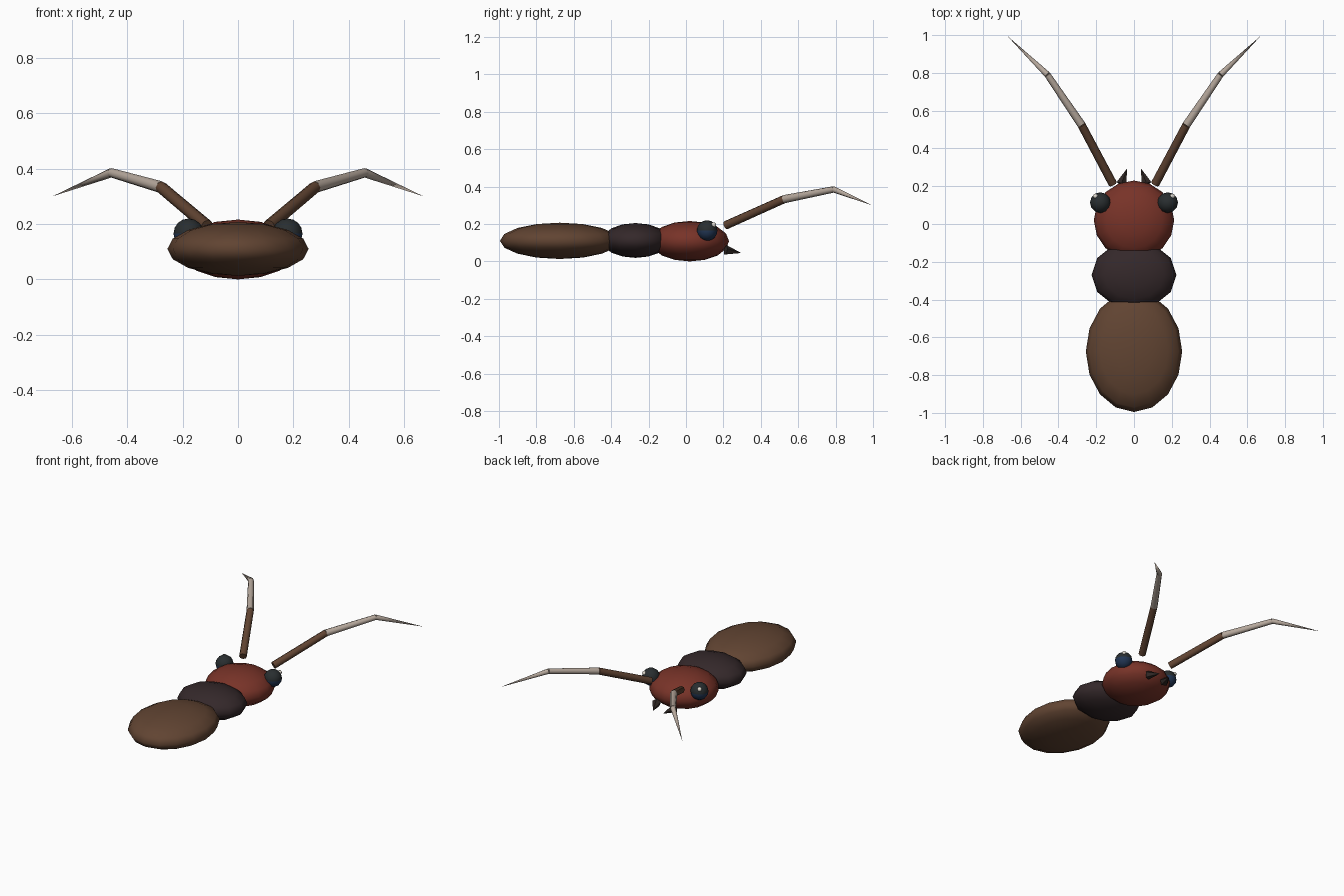
import bpy
from math import pi
from mathutils import Vector

cube = bpy.data.objects.get("Cube")
if cube:
    bpy.data.objects.remove(cube, do_unlink=True)


def material(name, *srgb):
    """Flat colour from 0-255 values, stored as linear."""
    color = [(c / 255 / 12.92) if c < 11 else ((c / 255 + 0.055) / 1.055) ** 2.4 for c in srgb] + [1]
    mat = bpy.data.materials.new(name)
    mat.use_nodes = True
    mat.diffuse_color = color
    mat.node_tree.nodes["Principled BSDF"].inputs["Base Color"].default_value = color
    return mat


BROWN = material("brown shell", 97, 68, 50)
RED = material("red brown", 120, 51, 40)
DARK = material("dark thorax", 52, 40, 42)
EYE = material("eye black", 41, 46, 48)
BLUE = material("eye blue", 34, 54, 84)
PALE = material("pale antenna", 182, 168, 156)
WHITE = material("eye glint", 225, 220, 210)
JAW = material("jaw black", 48, 40, 37)


def finish(name, mat):
    obj = bpy.context.object
    obj.name = obj.data.name = name
    obj.data.materials.append(mat)
    return obj


def ellipsoid(name, center, radii, mat, segments=16, rings=8):
    bpy.ops.mesh.primitive_uv_sphere_add(segments=segments, ring_count=rings, location=center)
    obj = finish(name, mat)
    obj.scale = radii
    bpy.ops.object.transform_apply(location=False, rotation=False, scale=True)
    bpy.ops.object.shade_smooth()
    return obj


def rod(name, start, end, r1, r2, mat, sides=8):
    """Tapered rod between two points; a zero end radius makes a spike."""
    a, b = Vector(start), Vector(end)
    bpy.ops.mesh.primitive_cone_add(vertices=sides, radius1=r1, radius2=r2,
                                    depth=(b - a).length, location=(a + b) / 2,
                                    rotation=(b - a).to_track_quat("Z", "Y").to_euler())
    obj = finish(name, mat)
    bpy.ops.object.shade_smooth_by_angle(angle=pi / 3.5)
    return obj


# Body
ellipsoid("abdomen", (0, -0.675, 0.11), (0.255, 0.32, 0.097), BROWN)
ellipsoid("thorax", (0, -0.27, 0.112), (0.225, 0.18, 0.093), DARK, segments=12)
ellipsoid("head", (0, 0.02, 0.108), (0.213, 0.21, 0.108), RED)

for side, s in (("left", 1), ("right", -1)):
    # Eye with a blue lower half and a small glint
    eye = ellipsoid(side + "_eye", (s * 0.178, 0.113, 0.165), (0.055,) * 3, EYE, 12, 8)
    eye.data.materials.append(BLUE)
    for face in eye.data.polygons:
        face.material_index = int(face.center.z < 0)
    ellipsoid(side + "_eye_glint", (s * 0.203, 0.147, 0.195), (0.014,) * 3, WHITE, 8, 6)

    # Antenna in three lengths
    base, elbow = (s * 0.112, 0.212, 0.193), (s * 0.278, 0.525, 0.333)
    bend, tip = (s * 0.458, 0.79, 0.385), (s * 0.67, 0.995, 0.3)
    rod(side + "_antenna_base", base, elbow, 0.023, 0.022, BROWN)
    rod(side + "_antenna_middle", elbow, bend, 0.022, 0.017, PALE)
    rod(side + "_antenna_tip", bend, tip, 0.017, 0, PALE)

    # Jaw
    rod(side + "_jaw", (s * 0.067, 0.212, 0.06), (s * 0.036, 0.295, 0.045), 0.028, 0, JAW, 5)
